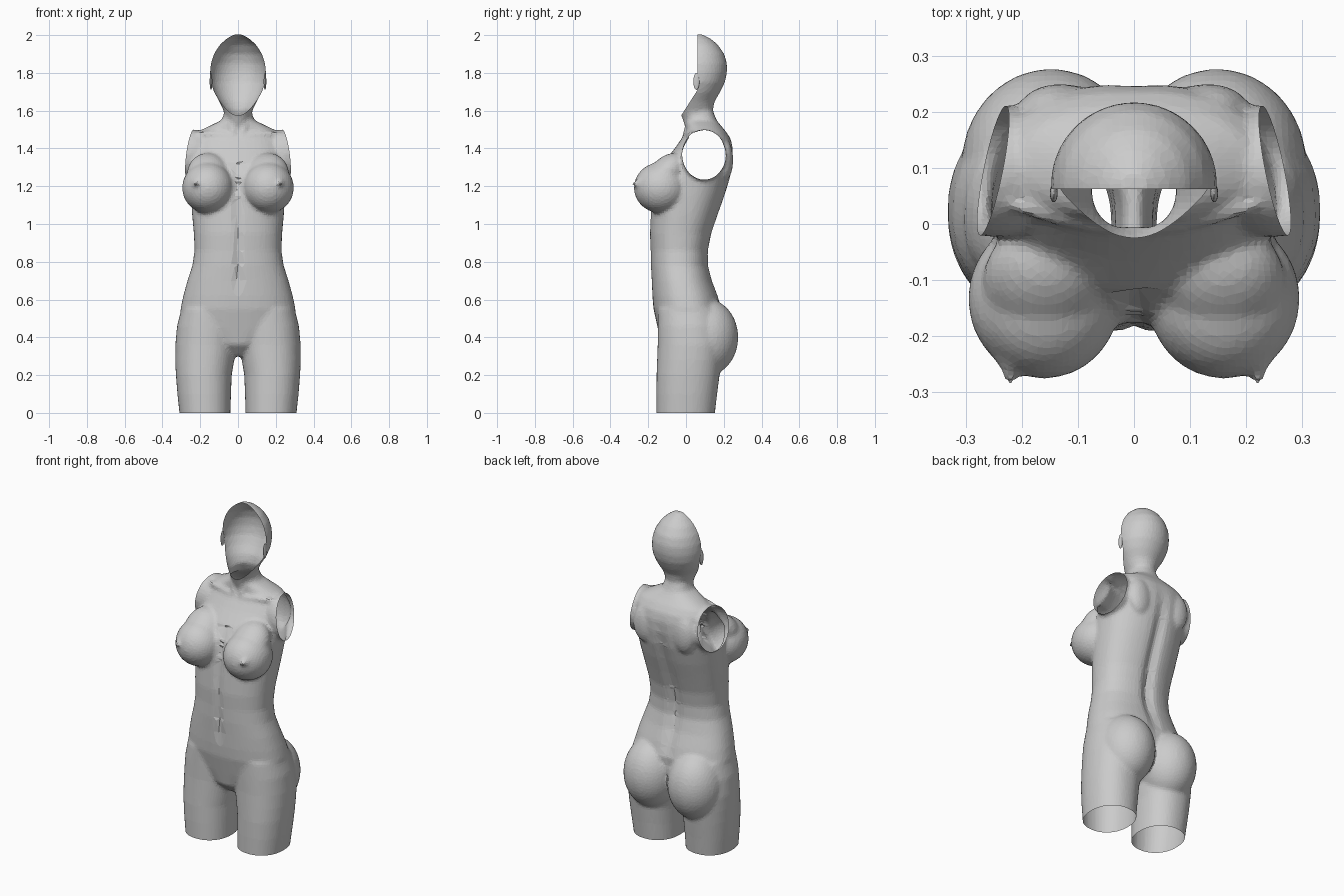
import bpy, bmesh
from math import cos, sin, pi, exp
from mathutils import Vector, Matrix

if "Cube" in bpy.data.objects:
    bpy.data.objects.remove(bpy.data.objects["Cube"])

body = bmesh.new()


def loft(rings, power=2.0, n=40):
    """Closed tube through rings of (z, x centre, half width, y front, y back)."""
    loops = []
    for z, cx, w, yf, yb in rings:
        cy, d, loop = (yf + yb) / 2, (yb - yf) / 2, []
        for i in range(n):
            c, s = cos(2 * pi * i / n), sin(2 * pi * i / n)
            px = abs(c) ** (2 / power) * (1 if c > 0 else -1)
            py = abs(s) ** (2 / power) * (1 if s > 0 else -1)
            loop.append(body.verts.new((cx + w * px, cy + d * py, z)))
        loops.append(loop)
    for a, b in zip(loops, loops[1:]):
        for i in range(n):
            j = (i + 1) % n
            body.faces.new((a[i], a[j], b[j], b[i]))
    body.faces.new(loops[0][::-1])
    body.faces.new(loops[-1])


def ellipsoid(centre, radii, tilt=0, axis='X', bm=None):
    m = Matrix.Translation(centre) @ Matrix.Rotation(tilt, 4, axis) @ Matrix.Diagonal((*radii, 1))
    bmesh.ops.create_uvsphere(bm or body, u_segments=32, v_segments=20, radius=1, matrix=m)


def rod(a, b, r):
    a, b = Vector(a), Vector(b)
    rot = (b - a).to_track_quat('Z', 'Y').to_matrix().to_4x4()
    m = Matrix.Translation((a + b) / 2) @ rot @ Matrix.Diagonal((r, r, (b - a).length * .55, 1))
    bmesh.ops.create_uvsphere(body, u_segments=16, v_segments=12, radius=1, matrix=m)


# Trunk from crotch to base of neck: z, half width, front, back
trunk = [(.30, .05, -.07, .07), (.36, .14, -.13, .13), (.45, .29, -.15, .18),
         (.55, .305, -.172, .19), (.62, .29, -.178, .17), (.70, .268, -.182, .14),
         (.78, .242, -.187, .12), (.86, .23, -.188, .12), (.95, .234, -.192, .138),
         (1.05, .243, -.187, .172), (1.15, .25, -.18, .208), (1.25, .255, -.16, .238),
         (1.33, .255, -.115, .25), (1.40, .25, -.06, .25), (1.45, .235, -.025, .238),
         (1.49, .21, .0, .212), (1.52, .15, .0, .185), (1.55, .085, -.005, .162),
         (1.60, .07, -.005, .142)]
loft([(z, 0, w, f, b) for z, w, f, b in trunk], 2.3)

# Neck and skull
head = [(1.50, .07, .0, .18), (1.56, .07, -.02, .158), (1.60, .076, -.035, .142),
        (1.65, .10, -.05, .152), (1.70, .128, -.06, .182), (1.75, .145, -.07, .206),
        (1.80, .149, -.075, .217), (1.85, .144, -.075, .217), (1.90, .128, -.065, .203),
        (1.95, .096, -.03, .168), (1.98, .062, .0, .132), (2.003, .025, .04, .09)]
loft([(z, 0, w, f, b) for z, w, f, b in head])

for s in (-1, 1):
    # Thigh
    leg = [(-.06, .173, .133, -.155, .148), (.0, .175, .135, -.156, .153),
           (.10, .179, .142, -.157, .165), (.20, .181, .148, -.156, .178),
           (.28, .176, .156, -.153, .19), (.36, .17, .162, -.15, .20),
           (.46, .16, .163, -.15, .19), (.55, .15, .15, -.15, .17)]
    loft([(z, s * x, w, f, b) for z, x, w, f, b in leg], 2.2)
    # Buttock
    ellipsoid((s * .148, .105, .40), (.16, .172, .205))
    # Shoulder stump
    ellipsoid((s * .25, .095, 1.367), (.16, .118, .134))
    # Breast, upper slope and nipple
    ellipsoid((s * .16, -.133, 1.192), (.136, .143, .135))
    ellipsoid((s * .16, -.105, 1.265), (.11, .085, .13), -.75)
    ellipsoid((s * .213, -.232, 1.213), (.036, .036, .036))
    ellipsoid((s * .222, -.268, 1.213), (.014, .02, .014))
    # Collar bone, neck tendon, shoulder blade
    rod((s * .02, -.012, 1.465), (s * .22, .035, 1.48), .018)
    rod((s * .018, -.012, 1.46), (s * .068, .055, 1.63), .018)
    ellipsoid((s * .13, .205, 1.34), (.075, .045, .11))

bmesh.ops.recalc_face_normals(body, faces=body.faces[:])
mesh = bpy.data.meshes.new("torso_body")
body.to_mesh(mesh)
body.free()
torso = bpy.data.objects.new("torso_body", mesh)
bpy.context.collection.objects.link(torso)

# Fuse the overlapping parts into one skin
fuse = torso.modifiers.new("fuse", 'REMESH')
fuse.mode = 'VOXEL'
fuse.voxel_size = .011
soft = torso.modifiers.new("soften", 'SMOOTH')
soft.factor, soft.iterations = .5, 7
thin = torso.modifiers.new("thin", 'DECIMATE')
thin.ratio = .3
bpy.context.view_layer.update()
deps = bpy.context.evaluated_depsgraph_get()
skin = bpy.data.meshes.new_from_object(torso.evaluated_get(deps))
torso.modifiers.clear()
torso.data = skin

bm = bmesh.new()
bm.from_mesh(skin)

# Grooves: belly line, navel, spine
for v in bm.verts:
    x, y, z = v.co
    if y < -.1 and .78 < z < 1.32:
        v.co.y += .010 * exp(-(x / .016) ** 2)
    if y < -.1:
        v.co.y += .028 * exp(-(x / .014) ** 2 - ((z - .735) / .035) ** 2)
    if y > .05 and .5 < z < 1.5:
        v.co.y -= .024 * exp(-(x / .035) ** 2) * exp(-((z - .95) / .38) ** 4)


def cut(point, normal, region):
    """Slice the faces in a region along a plane, keeping both sides."""
    faces = [f for f in bm.faces if region(f.calc_center_median())]
    geom = faces + list({e for f in faces for e in f.edges}) + list({v for f in faces for v in f.verts})
    bmesh.ops.bisect_plane(bm, geom=geom, plane_co=point, plane_no=normal)


def remove(test):
    bad = [f for f in bm.faces if test(f.calc_center_median())]
    bmesh.ops.delete(bm, geom=bad, context='FACES')


# Open leg ends
cut((0, 0, 0), (0, 0, 1), lambda c: c.z < .1)
remove(lambda c: c.z < 0)

# Open arm holes
for s in (-1, 1):
    cut((s * .25, .1, 1.37), (s, .2, .13),
        lambda c: c.z > 1.17 and s * c.x > .15 and c.y > -.09)
    remove(lambda c: c.z > 1.19 and c.y > -.07 and
           s * c.x > .25 - .13 * (c.z - 1.37) - .2 * (c.y - .1))

# Open face
cut((0, .062, 1.8), (0, 1, 0), lambda c: c.z > 1.66)
cut((0, .055, 1.70), (0, 1, -.64), lambda c: 1.55 < c.z < 1.74)
remove(lambda c: c.z > 1.575 and c.y < min(.062, .055 + .64 * (c.z - 1.70)))

bm.to_mesh(skin)
bm.free()

# Ear edges beside the open face
for s, side in ((-1, "left"), (1, "right")):
    eb = bmesh.new()
    ellipsoid((s * .143, .055, 1.755), (.007, .016, .045), bm=eb)
    em = bpy.data.meshes.new("ear_edge_" + side)
    eb.to_mesh(em)
    eb.free()
    bpy.context.collection.objects.link(bpy.data.objects.new("ear_edge_" + side, em))
